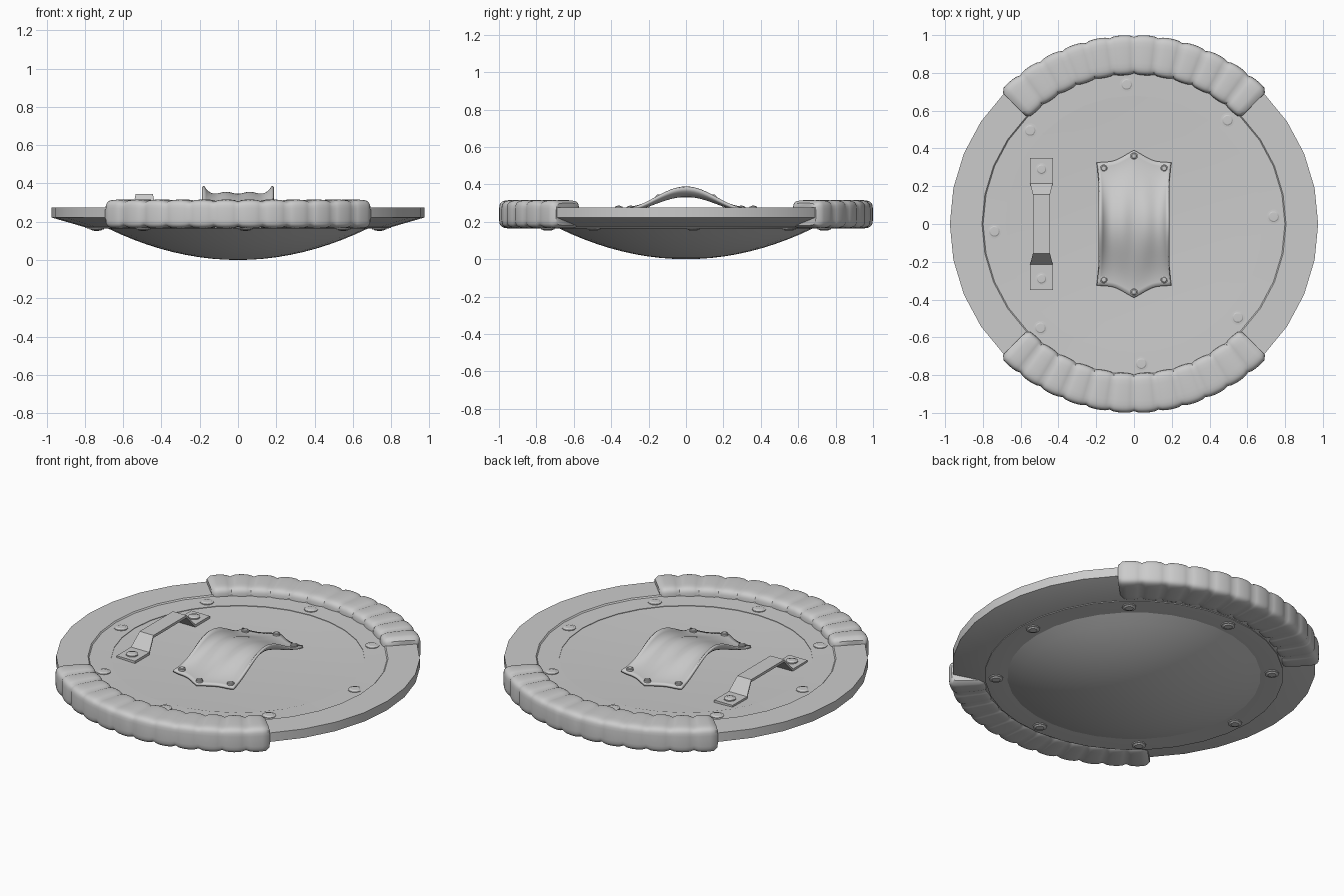
import bpy, bmesh, math
from math import sin, cos, pi, radians

cube = bpy.data.objects.get("Cube")
if cube:
    bpy.data.objects.remove(cube, do_unlink=True)

# One plain grey for everything
grey = bpy.data.materials.new("plain grey")
grey.use_nodes = True
colour = (0.6, 0.6, 0.6, 1)
grey.diffuse_color = colour
grey.node_tree.nodes["Principled BSDF"].inputs["Base Color"].default_value = colour


def finish(name, bm, angle=30):
    bmesh.ops.recalc_face_normals(bm, faces=bm.faces)
    mesh = bpy.data.meshes.new(name)
    bm.to_mesh(mesh)
    bm.free()
    mesh.materials.append(grey)
    ob = bpy.data.objects.new(name, mesh)
    bpy.context.collection.objects.link(ob)
    bpy.ops.object.select_all(action='DESELECT')
    ob.select_set(True)
    bpy.context.view_layer.objects.active = ob
    bpy.ops.object.shade_smooth_by_angle(angle=radians(angle))
    return ob


def bridge(bm, a, b):
    n = len(a)
    for i in range(n):
        bm.faces.new((a[i], a[(i + 1) % n], b[(i + 1) % n], b[i]))


def lathe(name, profile, segments=32, closed=False, centre=(0, 0)):
    """Spin (radius, height) points about z; open profiles start and end on the axis."""
    bm = bmesh.new()
    rings = []
    for r, z in profile:
        rings.append([bm.verts.new((centre[0] + r * cos(2 * pi * i / segments),
                                    centre[1] + r * sin(2 * pi * i / segments), z))
                      for i in range(segments)])
    for a, b in zip(rings, rings[1:]):
        bridge(bm, a, b)
    if closed:
        bridge(bm, rings[-1], rings[0])
    bmesh.ops.remove_doubles(bm, verts=bm.verts, dist=1e-5)
    return finish(name, bm, 20)


# Outer rim with a sloped underside
lathe("rim", [(.975, .222), (.975, .275), (.805, .275), (.797, .266),
              (.76, .24), (.76, .167), (.785, .167)], closed=True)

# Flat ring plate carrying the rivets
lathe("ring_plate", [(.8, .167), (.8, .268), (.68, .265), (.68, .165), (.78, .165)], closed=True)

# Bulging face, closed by a shallow dish on the inner side
steps = 10
face = [(.68 * i / steps, .165 * (i / steps) ** 2) for i in range(steps + 1)]
dish = [(.68 * i / 5, .245 + .017 * (i / 5) ** 2) for i in range(5, -1, -1)]
lathe("domed_face", face + dish)


# Rivets, low rounded heads
def rivet(name, x, y, z, r, h):
    lathe(name, [(0, z - h), (r, z - h), (r, z + h * .4), (r * .75, z + h * .5),
                 (r * .6, z + h * .9), (0, z + h)], 14, centre=(x, y))


for i in range(8):
    a = radians(45 * i + 3)
    x, y = .74 * cos(a), .74 * sin(a)
    rivet(f"ring_rivet_inner_{i}", x, y, .267, .038, .008)
    rivet(f"ring_rivet_outer_{i}", x, y, .164, .038, -.012)


# Quilted edge pads, swept arcs pinched at each seam
def edge_pad(name, middle, cells=12, per=6, around=32):
    bm = bmesh.new()
    rings = []
    for i in range(cells * per + 1):
        t = i / per
        a = radians(middle - 45 + 90 * t / cells)
        puff = abs(sin(pi * t)) ** .5
        end = min(i, cells * per - i)
        shrink = .9 if end == 0 else 1
        w, h = (.096 + .01 * puff) * shrink, (.066 + .01 * puff) * shrink
        ring = []
        for k in range(around):
            p = 2 * pi * (k + .5) / around
            c, s = cos(p), sin(p)
            r = .895 + w * math.copysign(abs(c) ** .4, c)
            z = .24 + h * math.copysign(abs(s) ** .4, s)
            ring.append(bm.verts.new((r * cos(a), r * sin(a), z)))
        rings.append(ring)
    for a, b in zip(rings, rings[1:]):
        bridge(bm, a, b)
    bm.faces.new(rings[0])
    bm.faces.new(rings[-1])
    finish(name, bm, 50)


edge_pad("back_edge_pad", 90)
edge_pad("front_edge_pad", -90)


# Bent metal grip: (y, z, half width) along one half, mirrored
half = [(.35, .256, .06), (.215, .256, .06), (.155, .33, .045)]
path = half + [(-y, z, w) for y, z, w in reversed(half)]
bm = bmesh.new()
loops = []
for y, z, w in path:
    loops.append([bm.verts.new((-.49 + sx * w, y, z + dz))
                  for sx, dz in ((-1, 0), (1, 0), (1, .015), (-1, .015))])
for a, b in zip(loops, loops[1:]):
    bridge(bm, a, b)
bm.faces.new(loops[0])
bm.faces.new(loops[-1])
finish("grip", bm)
for side in (-1, 1):
    rivet(f"grip_rivet_{side}", -.49, side * .29, .274, .033, .008)


# Leather arm strap: arched sheet with curled sides and pointed ends
def strap_point(u, v):
    length = .325 + .065 * (1 - abs(u)) ** 1.4 - .012 * sin(pi * abs(u)) ** 2
    arch = (cos(pi * v) + 1) / 2
    x = u * (.183 + .014 * abs(v) ** 4)
    z = .262 + .082 * arch + (.03 * arch + .006) * abs(u) ** 10
    z -= .005 * arch * cos(3 * pi * u)
    return x, v * length, z


bm = bmesh.new()
nu, nv = 28, 28
grid = [[bm.verts.new(strap_point(2 * i / nu - 1, 2 * j / nv - 1)) for i in range(nu + 1)]
        for j in range(nv + 1)]
for a, b in zip(grid, grid[1:]):
    for i in range(nu):
        bm.faces.new((a[i], a[i + 1], b[i + 1], b[i]))
strap = finish("arm_strap", bm, 40)
solid = strap.modifiers.new("thickness", 'SOLIDIFY')
solid.thickness = .014
solid.offset = 0
for side in (-1, 1):
    for k, (x, y) in enumerate([(-.16, .295), (0, .36), (.16, .295)]):
        rivet(f"strap_rivet_{side}_{k}", x, side * y, .278, .02, .008)
